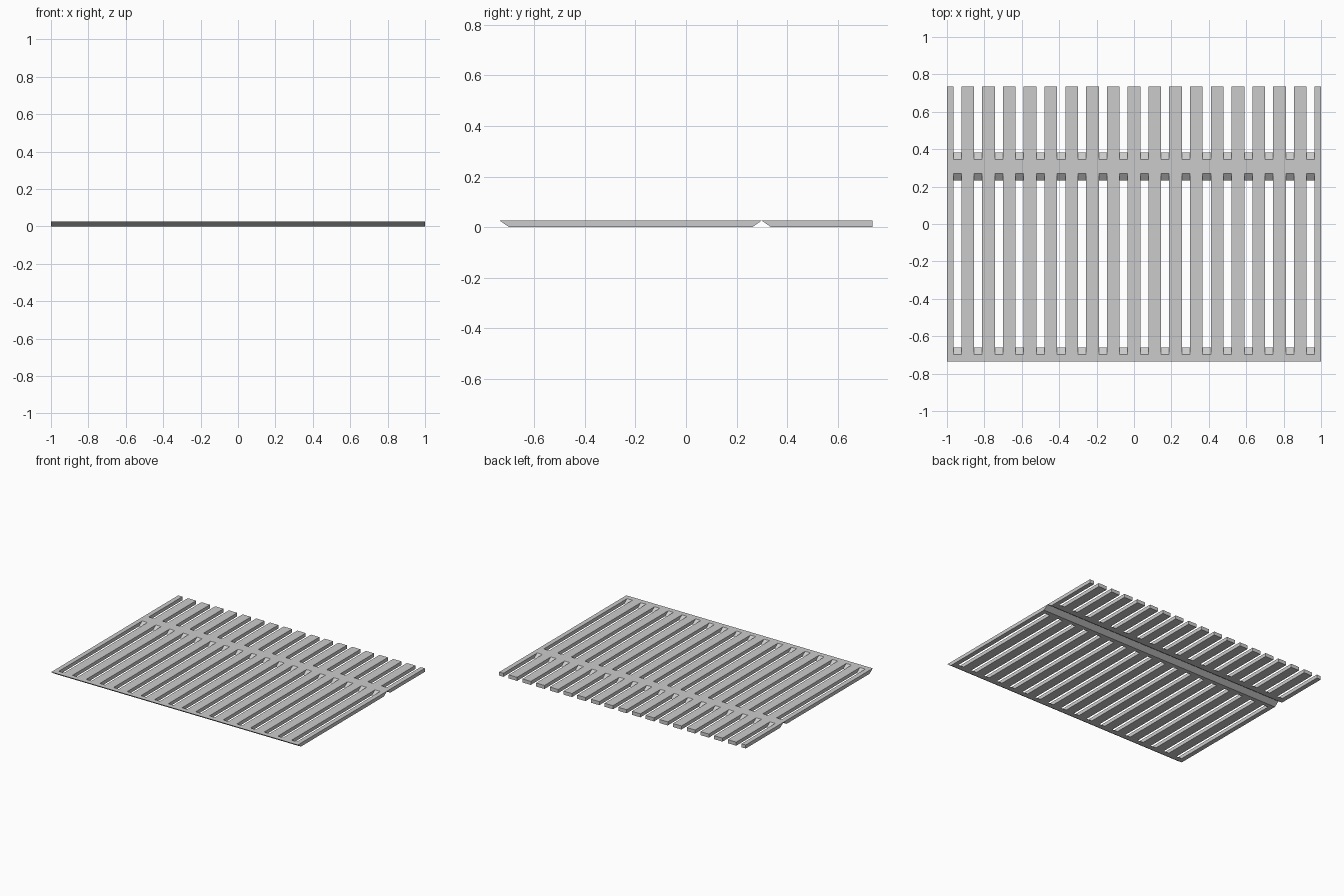
import bpy, bmesh

if "Cube" in bpy.data.objects:
    bpy.data.objects.remove(bpy.data.objects["Cube"])

H = 0.026        # panel thickness
BEVEL = 0.037    # run of every mitred edge
Y_FRONT, Y_FOLD, Y_BACK = -0.736, 0.299, 0.736
RIM = 0.039      # width of the cross rails
SLOTS = 18
SLOT_W = 0.043


def add_prism(bm, profile, x0, x1):
    """Extrude a (y, z) profile from x0 to x1."""
    face = bm.faces.new([bm.verts.new((x0, y, z)) for y, z in profile])
    ext = bmesh.ops.extrude_face_region(bm, geom=[face])
    verts = [v for v in ext["geom"] if isinstance(v, bmesh.types.BMVert)]
    bmesh.ops.translate(bm, verts=verts, vec=(x1 - x0, 0, 0))


def make_object(name, profile, spans):
    bm = bmesh.new()
    for x0, x1 in spans:
        add_prism(bm, profile, x0, x1)
    bmesh.ops.recalc_face_normals(bm, faces=bm.faces)
    mesh = bpy.data.meshes.new(name)
    bm.to_mesh(mesh)
    bm.free()
    ob = bpy.data.objects.new(name, mesh)
    bpy.context.collection.objects.link(ob)
    return ob


def slotted_panel(name, profile, slot_profile):
    """Plate with evenly spaced slots cut through it."""
    panel = make_object(name, profile, [(-1, 1)])
    centres = [-1 + (2 * i + 1) / SLOTS for i in range(SLOTS)]
    cutter = make_object(name + "_cutter", slot_profile,
                         [(c - SLOT_W / 2, c + SLOT_W / 2) for c in centres])
    cutter.hide_render = True
    mod = panel.modifiers.new("slots", "BOOLEAN")
    mod.operation, mod.solver, mod.object = "DIFFERENCE", "EXACT", cutter
    bpy.context.view_layer.objects.active = panel
    bpy.ops.object.modifier_apply(modifier=mod.name)
    bpy.data.objects.remove(cutter, do_unlink=True)


# Slot walls keep the mitre slope; cutters overshoot above and below the plate
E = 1.0
LO, HI = -E * H, H + E * H
R = BEVEL * E

# Large panel, mitred at both ends
a, b = Y_FRONT + RIM, Y_FOLD - RIM + 0.009
slotted_panel(
    "front_slat_panel",
    [(Y_FRONT, H), (Y_FRONT + BEVEL, 0), (Y_FOLD - BEVEL, 0), (Y_FOLD, H)],
    [(a - R, HI), (a + BEVEL + R, LO), (b - BEVEL - R, LO), (b + R, HI)])

# Small panel, mitred at the fold, slots open at the back
c = Y_FOLD + RIM + 0.007
slotted_panel(
    "back_slat_panel",
    [(Y_FOLD, H), (Y_FOLD + BEVEL, 0), (Y_BACK, 0), (Y_BACK, H)],
    [(c - R, HI), (c + BEVEL + R, LO), (Y_BACK + 0.1, LO), (Y_BACK + 0.1, HI)])
